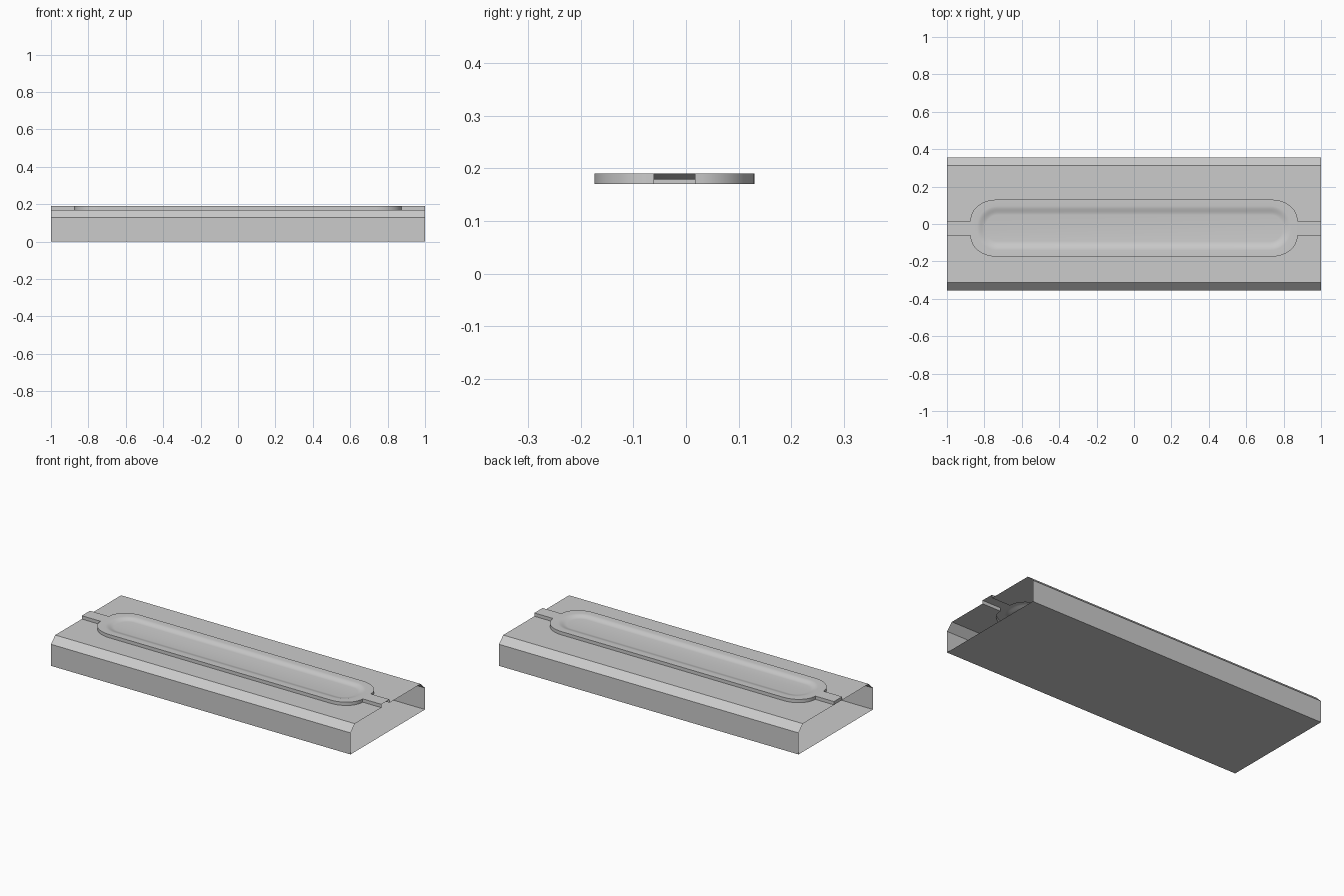
import bpy, bmesh, math
from mathutils import Vector

cube = bpy.data.objects.get("Cube")
if cube:
    bpy.data.objects.remove(cube)

grey = bpy.data.materials.new("light_grey")
grey.use_nodes = True
grey.diffuse_color = (0.6, 0.6, 0.6, 1)
grey.node_tree.nodes["Principled BSDF"].inputs["Base Color"].default_value = (0.6, 0.6, 0.6, 1)

BASE_Z, RIM_Z, FLOOR_Z = 0.17, 0.19, 0.179
MID_Y = -0.022                      # centre line of the raised panel
HALF_NECK, HALF_PANEL = 0.039, 0.152


def outline(side):
    """One long edge of the panel, from the left neck to the right neck."""
    pts = []
    for i in range(13):
        a = math.pi / 2 * i / 12
        pts.append((-0.74 - 0.135 * math.cos(a),
                    MID_Y + side * (HALF_NECK + (HALF_PANEL - HALF_NECK) * math.sin(a))))
    pts += [(-x, y) for x, y in reversed(pts)]
    neck = MID_Y + side * HALF_NECK
    return [(-1, neck)] + pts + [(1, neck)]


def stadium(half_x, half_y, radius):
    """Rounded rectangle loop around the panel centre."""
    pts = []
    for q, (sx, sy) in enumerate([(1, 1), (-1, 1), (-1, -1), (1, -1)]):
        for i in range(11):
            a = math.pi / 2 * (q + i / 10)
            pts.append((sx * (half_x - radius) + radius * math.cos(a),
                        MID_Y + sy * (half_y - radius) + radius * math.sin(a)))
    return pts


def verts(bm, pts, z):
    return [bm.verts.new((x, y, z)) for x, y in pts]


def strip(bm, a, b, closed=False):
    faces = []
    n = len(a)
    for i in range(n if closed else n - 1):
        j = (i + 1) % n
        faces.append(bm.faces.new((a[i], a[j], b[j], b[i])))
    return faces


def orient(bm, faces, toward):
    """Turn faces so that they look the way given by toward(face)."""
    bm.normal_update()
    for f in faces:
        if f.normal.dot(toward(f)) < 0:
            f.normal_flip()


def finish(bm, name, smooth=False):
    me = bpy.data.meshes.new(name)
    bm.to_mesh(me)
    bm.free()
    ob = bpy.data.objects.new(name, me)
    bpy.context.collection.objects.link(ob)
    me.materials.append(grey)
    if smooth:
        bpy.ops.object.select_all(action='DESELECT')
        ob.select_set(True)
        bpy.context.view_layer.objects.active = ob
        bpy.ops.object.shade_smooth_by_angle(angle=math.radians(35))


UP = Vector((0, 0, 1))

# Open-ended body: floor, sides and chamfers
bm = bmesh.new()
section = [(-0.314, BASE_Z), (-0.355, 0.13), (-0.355, 0),
           (0.355, 0), (0.355, 0.13), (0.314, BASE_Z)]
ends = [[bm.verts.new((x, y, z)) for y, z in section] for x in (-1, 1)]
sides = strip(bm, *ends)
orient(bm, sides, lambda f: f.calc_center_median() - Vector((0, 0, 0.08)))
finish(bm, "body_shell")

# Flat decks on either side of the panel
for side, name in ((-1, "front_deck"), (1, "back_deck")):
    bm = bmesh.new()
    edge = verts(bm, outline(side), BASE_Z)
    outer = verts(bm, [(v.co.x, side * 0.314) for v in edge], BASE_Z)
    orient(bm, strip(bm, edge, outer), lambda f: UP)
    finish(bm, name)

# Raised panel: walls, rim and shallow basin
bm = bmesh.new()
edges = {}
for side in (-1, 1):
    low = verts(bm, outline(side), BASE_Z)
    edges[side] = verts(bm, outline(side), RIM_Z)
    orient(bm, strip(bm, low, edges[side]), lambda f: Vector((0, side, 0)))
    if side < 0:
        low_corner = low[0]
    else:
        cap = bm.faces.new((low_corner, low[0], edges[1][0], edges[-1][0]))
        orient(bm, [cap], lambda f: Vector((-1, 0, 0)))

rings = []
for i in range(7):
    t = i / 6
    inset = 0.048 * t
    z = RIM_Z + (FLOOR_Z - RIM_Z) * t * t * (3 - 2 * t)
    rings.append(verts(bm, stadium(0.84 - inset, 0.118 - inset, 0.11 - inset), z))
basin = []
for a, b in zip(rings, rings[1:]):
    basin += strip(bm, a, b, True)
basin.append(bm.faces.new(rings[-1]))

rim_loop = edges[-1] + edges[1][::-1]
fill_edges = []
for loop in (rim_loop, rings[0]):
    for a, b in zip(loop, loop[1:] + loop[:1]):
        fill_edges.append(bm.edges.get((a, b)) or bm.edges.new((a, b)))
filled = bmesh.ops.triangle_fill(bm, use_beauty=True, edges=fill_edges)
rim = [g for g in filled["geom"] if isinstance(g, bmesh.types.BMFace)]
orient(bm, basin + rim, lambda f: UP)
finish(bm, "raised_panel", smooth=True)
